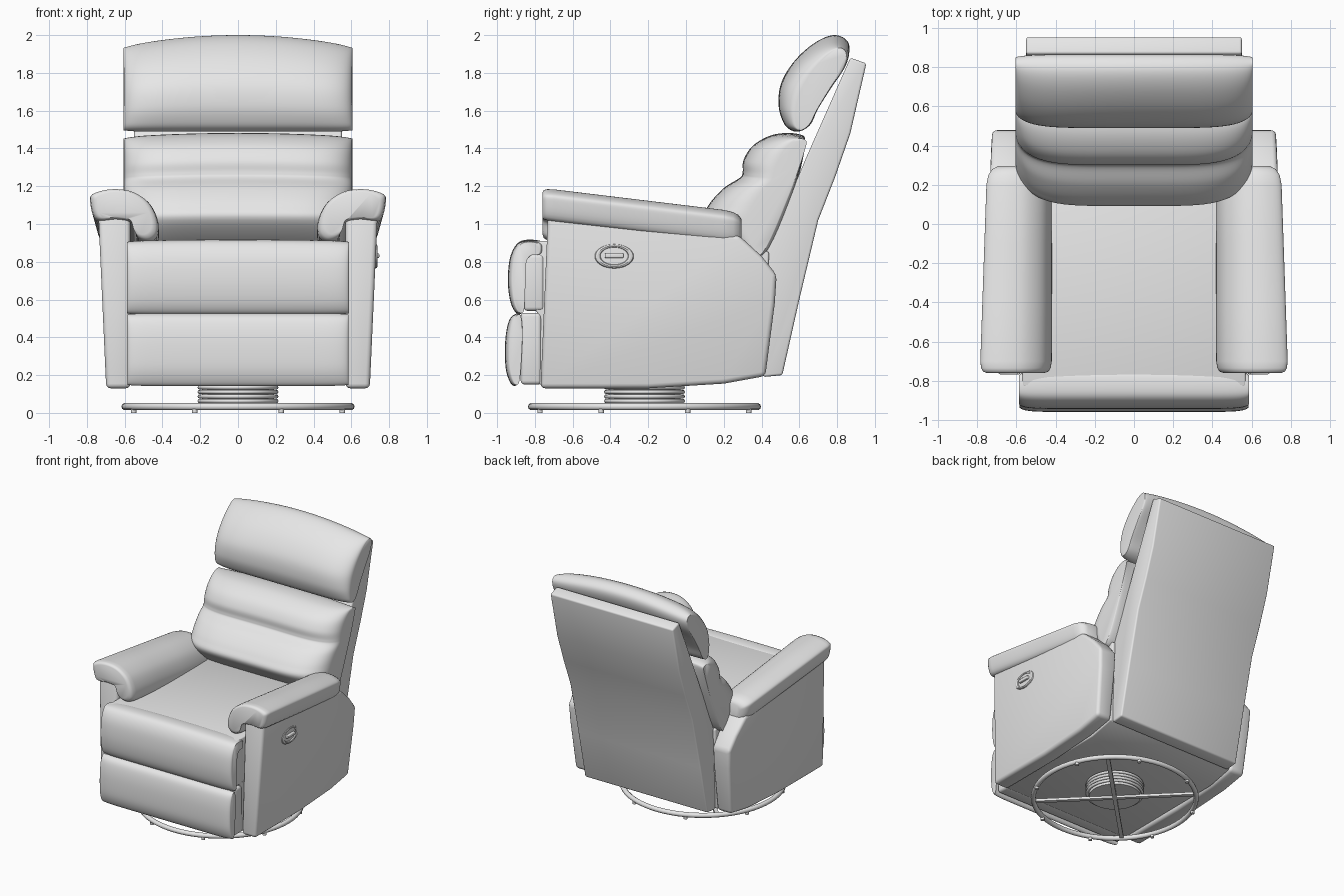
import bpy, bmesh, math
from mathutils import Vector

cube = bpy.data.objects.get("Cube")
if cube:
    bpy.data.objects.remove(cube, do_unlink=True)

grey = bpy.data.materials.new("soft_grey")
grey.use_nodes = True
grey.diffuse_color = (0.8, 0.8, 0.8, 1)
grey.node_tree.nodes["Principled BSDF"].inputs["Base Color"].default_value = (0.8, 0.8, 0.8, 1)


def finish(obj, name, angle=40):
    obj.name = name
    obj.data.materials.clear()
    obj.data.materials.append(grey)
    bpy.ops.object.select_all(action='DESELECT')
    obj.select_set(True)
    bpy.context.view_layer.objects.active = obj
    bpy.ops.object.shade_smooth_by_angle(angle=math.radians(angle))
    return obj


def smooth_loop(points, n=6):
    """Closed Catmull-Rom curve through 2D points."""
    pts, out = [Vector(p) for p in points], []
    for i in range(len(pts)):
        a, b, c, d = (pts[(i + k) % len(pts)] for k in (-1, 0, 1, 2))
        for j in range(n):
            t = j / n
            out.append(0.5 * (2 * b + (c - a) * t + (2 * a - 5 * b + 4 * c - d) * t ** 2
                              + (3 * b - a - 3 * c + d) * t ** 3))
    return out


def loft(name, rings, bevel=0, angle=40):
    """Skin a row of matching closed rings and cap the ends."""
    bm = bmesh.new()
    rows = [[bm.verts.new(p) for p in ring] for ring in rings]
    n = len(rows[0])
    for r, s in zip(rows, rows[1:]):
        for i in range(n):
            bm.faces.new((r[i], r[(i + 1) % n], s[(i + 1) % n], s[i]))
    bm.faces.new(rows[0])
    bm.faces.new(rows[-1][::-1])
    bmesh.ops.recalc_face_normals(bm, faces=bm.faces)
    if bevel:
        sharp = [e for e in bm.edges if e.calc_face_angle(0) > math.radians(25)]
        bmesh.ops.bevel(bm, geom=sharp, offset=bevel, segments=3, profile=0.5,
                        affect='EDGES', clamp_overlap=True)
    mesh = bpy.data.meshes.new(name)
    bm.to_mesh(mesh)
    bm.free()
    obj = bpy.data.objects.new(name, mesh)
    bpy.context.collection.objects.link(obj)
    return finish(obj, name, angle)


def slab(name, profile, x0, x1, bevel=0.015, lean=0):
    """Extrude a side profile across x; lean shifts the far face with height."""
    return loft(name, [[(x0, y, z) for y, z in profile],
                       [(x1 + lean * (z - 1), y, z) for y, z in profile]], bevel)


def pillow(name, profile, half, back, end=0.5, power=6, sag=0, shrink=0.03):
    """Stuffed cushion: the profile thins towards a back line at both ends."""
    loop = smooth_loop(profile)
    low, high = min(p.y for p in loop), max(p.y for p in loop)
    mid = (low + high) / 2
    rings = []
    for k in range(-20, 21):
        x = half * math.sin(k / 20 * math.pi / 2)
        t = min(abs(x) / half, 1)
        depth = end + (1 - end) * math.sqrt(max(0, 1 - t ** power))
        ring = []
        for y, z in loop:
            base = back(z)
            drop = sag * t * t * (z - low) / (high - low)
            ring.append((x, base + (y - base) * depth,
                         mid + (z - mid) * (1 - shrink * t ** 12) - drop))
        rings.append(ring)
    return loft(name, rings)


# Back shell
slab("back_shell", [(0.41, 0.19), (0.51, 0.2), (0.6, 0.6), (0.7, 1.02), (0.79, 1.25),
                    (0.87, 1.48), (0.955, 1.85), (0.87, 1.88), (0.64, 1.36), (0.42, 0.84),
                    (0.36, 0.6)], -0.55, 0.55, 0.012)

# Head and lumbar cushions
pillow("head_cushion", [(0.6, 1.49), (0.66, 1.53), (0.7, 1.62), (0.77, 1.74), (0.85, 1.87),
                        (0.86, 1.96), (0.79, 2.0), (0.69, 1.965), (0.58, 1.87), (0.505, 1.75),
                        (0.49, 1.63), (0.515, 1.54), (0.55, 1.5)],
       0.605, lambda z: 0.65 + 0.43 * (z - 1.53), 0.55, 6, 0.06)
pillow("lumbar_cushion", [(0.6, 1.475), (0.63, 1.42), (0.57, 1.17), (0.42, 0.84), (0.25, 0.88),
                          (0.1, 1.02), (0.12, 1.1), (0.2, 1.19), (0.285, 1.245), (0.3, 1.275),
                          (0.305, 1.34), (0.36, 1.42), (0.47, 1.475)],
       0.605, lambda z: 0.63 + 0.4 * (z - 1.42), 0.4, 5, 0.02)

# Seat body and front cushions
slab("seat_body", [(-0.78, 0.15), (0.2, 0.155), (0.41, 0.2), (0.44, 0.85), (0.3, 0.905),
                   (-0.83, 0.91), (-0.83, 0.6), (-0.77, 0.5)], -0.57, 0.57, 0.01)
pillow("seat_front_cushion", [(-0.76, 0.905), (-0.84, 0.917), (-0.895, 0.895), (-0.932, 0.82),
                              (-0.943, 0.7), (-0.93, 0.59), (-0.9, 0.53), (-0.865, 0.535),
                              (-0.855, 0.65), (-0.85, 0.79), (-0.82, 0.84), (-0.76, 0.85)],
       0.587, lambda z: -0.84, 0.75, 12, 0.006)
pillow("leg_rest_cushion", [(-0.9, 0.145), (-0.93, 0.16), (-0.955, 0.24), (-0.957, 0.38),
                            (-0.94, 0.48), (-0.91, 0.52), (-0.875, 0.515), (-0.865, 0.4),
                            (-0.88, 0.2)], 0.585, lambda z: -0.87, 0.7, 12)
for name, y0, y1, z0, z1 in (("seat_front_frame", -0.86, -0.75, 0.54, 0.84),
                             ("leg_rest_frame", -0.875, -0.765, 0.15, 0.53)):
    slab(name, [(y0, z0), (y1, z0), (y1, z1), (y0, z1)], -0.575, 0.575, 0.02)

# Side panels and padded arms
panel = [(-0.77, 0.13), (-0.2, 0.13), (0.2, 0.155), (0.42, 0.195), (0.47, 0.58), (0.48, 0.73),
         (0.4, 0.83), (0.28, 0.94), (-0.73, 1.06)]
arm_section = smooth_loop([(0.75, 1.02), (0.783, 1.12), (0.765, 1.16), (0.67, 1.183),
                           (0.56, 1.17), (0.47, 1.11), (0.425, 1.02), (0.425, 0.94),
                           (0.47, 0.905), (0.53, 0.925), (0.56, 1.0), (0.64, 1.02)])
arm_stations = [(-0.76, 0.8), (-0.753, 0.91), (-0.735, 0.97), (-0.7, 1), (-0.4, 1), (-0.1, 1),
                (0.2, 1), (0.25, 0.95), (0.28, 0.83), (0.295, 0.65)]
for side, s in (("left", 1), ("right", -1)):
    slab(side + "_side_panel", panel, 0.57 * s, 0.737 * s, 0.025, 0.045 * s)
    rings = []
    for y, size in arm_stations:
        u = (y + 0.7) / 0.95
        ring = []
        for x, z in arm_section:
            x, z = 0.61 + (x - 0.61) * size, 1.07 + (z - 1.07) * size
            ring.append((s * (0.42 + (x - 0.42) * (1 - 0.09 * u)), y, z - 0.115 * u))
        rings.append(ring)
    loft(side + "_arm_pad", rings, angle=50)

# Recline handle on the left panel
bpy.ops.mesh.primitive_torus_add(major_radius=0.055, minor_radius=0.01, major_segments=32,
                                 minor_segments=8, location=(0.728, -0.38, 0.83),
                                 rotation=(0, math.pi / 2, 0))
handle = bpy.context.object
handle.scale = (1, 1.6, 1)
finish(handle, "handle_rim")
slab("handle_lever", [(-0.43, 0.82), (-0.33, 0.82), (-0.33, 0.845), (-0.43, 0.845)],
     0.70, 0.748, 0.006)

# Swivel base: floor ring, cross bars, feet and stacked collar
CENTRE_Y = -0.22


def ring(name, radius, tube, z):
    bpy.ops.mesh.primitive_torus_add(major_radius=radius, minor_radius=tube, major_segments=64,
                                     minor_segments=10, location=(0, CENTRE_Y, z))
    finish(bpy.context.object, name, 60)


def drum(name, radius, height, x, y, z):
    bpy.ops.mesh.primitive_cylinder_add(vertices=32, radius=radius, depth=height,
                                        location=(x, y, z))
    finish(bpy.context.object, name)


ring("floor_ring", 0.598, 0.019, 0.033)
for k in range(2):
    bpy.ops.mesh.primitive_cube_add(size=1, location=(0, CENTRE_Y, 0.033),
                                    rotation=(0, 0, math.pi / 4 + k * math.pi / 2))
    bar = bpy.context.object
    bar.scale = (1.19, 0.03, 0.02)
    finish(bar, "cross_bar_%d" % (k + 1))
for k in range(8):
    a = (k + 0.5) * math.pi / 4
    drum("foot_%d" % (k + 1), 0.014, 0.024, 0.598 * math.cos(a),
         CENTRE_Y + 0.598 * math.sin(a), 0.012)
drum("swivel_core", 0.19, 0.12, 0, CENTRE_Y, 0.1)
for k in range(4):
    ring("swivel_collar_%d" % (k + 1), 0.203, 0.011, 0.063 + 0.024 * k)
